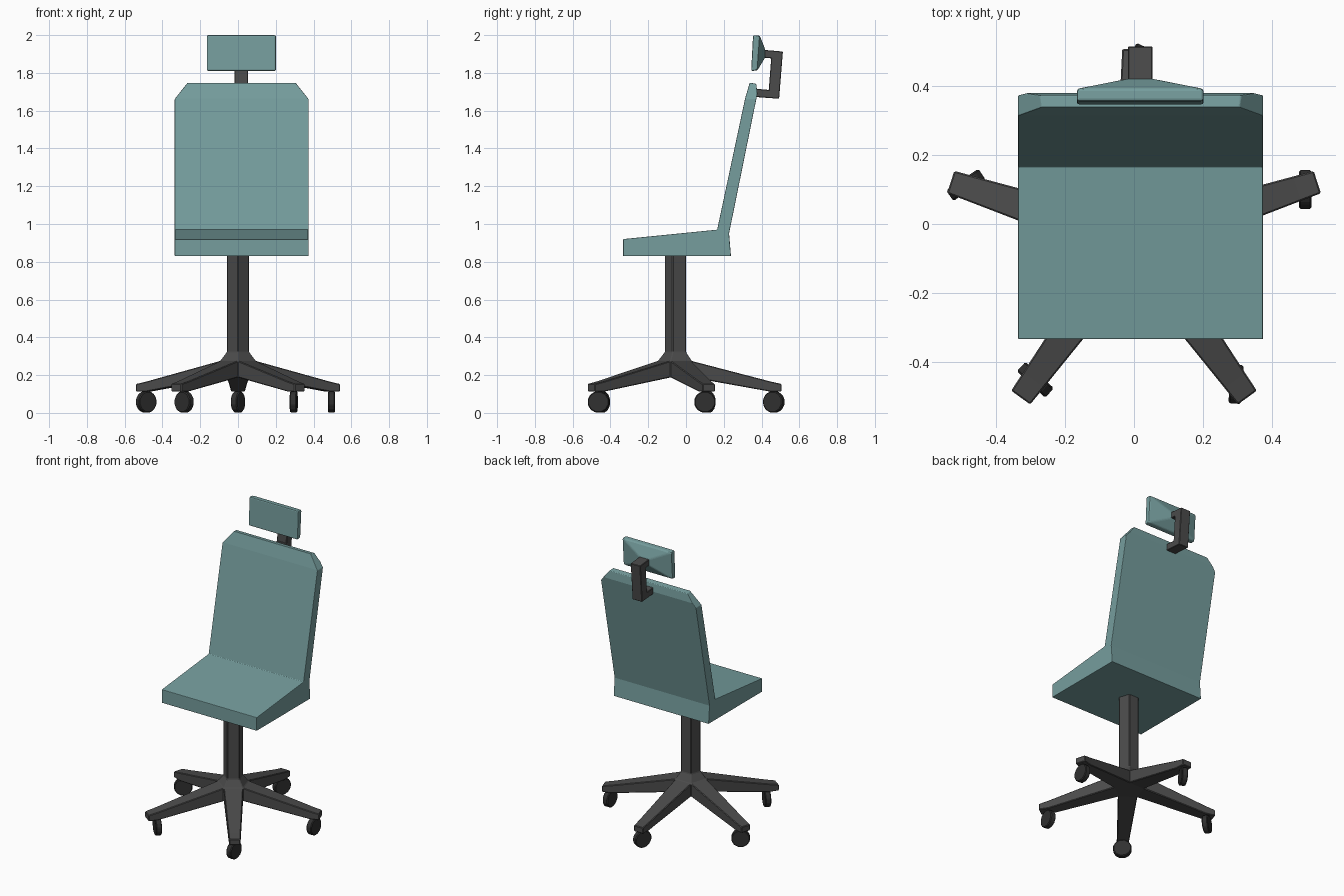
import bpy, bmesh, math
from mathutils import Vector, Matrix

if "Cube" in bpy.data.objects:
    bpy.data.objects.remove(bpy.data.objects["Cube"])


def material(name, rgb):
    m = bpy.data.materials.new(name)
    m.diffuse_color = (*rgb, 1)
    m.use_nodes = True
    m.node_tree.nodes["Principled BSDF"].inputs["Base Color"].default_value = m.diffuse_color
    return m


TEAL = material("teal_fabric", (0.18, 0.34, 0.34))
DARK = material("dark_plastic", (0.07, 0.07, 0.07))
BLACK = material("black_rubber", (0.03, 0.03, 0.03))


def finish(bm, name, mat, bevel, segments=2):
    bmesh.ops.recalc_face_normals(bm, faces=bm.faces)
    me = bpy.data.meshes.new(name)
    bm.to_mesh(me)
    bm.free()
    me.materials.append(mat)
    ob = bpy.data.objects.new(name, me)
    bpy.context.collection.objects.link(ob)
    b = ob.modifiers.new("soft_edges", 'BEVEL')
    b.width, b.segments, b.limit_method = bevel, segments, 'ANGLE'
    b.angle_limit = math.radians(20)
    return ob


def extrude_profile(points, x0, x1):
    """Side profile of (y, z) points extruded along x."""
    bm = bmesh.new()
    f = bm.faces.new([bm.verts.new((x0, y, z)) for y, z in points])
    ext = bmesh.ops.extrude_face_region(bm, geom=[f])
    verts = [v for v in ext["geom"] if isinstance(v, bmesh.types.BMVert)]
    bmesh.ops.translate(bm, verts=verts, vec=(x1 - x0, 0, 0))
    return bm


# Seat and backrest as one L-shaped shell, upper corners cut off
X0, X1 = -0.335, 0.373
bm = extrude_profile([(-0.333, 0.83), (-0.333, 0.92), (0.165, 0.97), (0.313, 1.665),
                      (0.337, 1.748), (0.372, 1.742), (0.378, 1.69), (0.228, 0.95),
                      (0.238, 0.83)], X0, X1)
for x, s in ((X0, -1), (X1, 1)):
    geom = bm.verts[:] + bm.edges[:] + bm.faces[:]
    cut = bmesh.ops.bisect_plane(bm, geom=geom, plane_co=(x, 0, 1.662),
                                 plane_no=(s * 0.083, 0, 0.066), clear_outer=True)
    edges = [e for e in cut["geom_cut"] if isinstance(e, bmesh.types.BMEdge)]
    bmesh.ops.holes_fill(bm, edges=edges)
finish(bm, "seat_and_back", TEAL, 0.008)

# Headrest: flat pad that tapers at the rear to the bracket
bm = bmesh.new()
layers = [((-0.165, 0.201), (0.345, 1.81), (0.355, 2.0)),
          ((-0.165, 0.201), (0.378, 1.813), (0.391, 1.997)),
          ((-0.017, 0.053), (0.418, 1.88), (0.420, 1.922))]
rings = []
for (xa, xb), lo, hi in layers:
    rings.append([bm.verts.new(p) for p in
                  ((xa, *lo), (xb, *lo), (xb, *hi), (xa, *hi))])
for a, b in zip(rings, rings[1:]):
    for i in range(4):
        j = (i + 1) % 4
        bm.faces.new((a[i], a[j], b[j], b[i]))
bm.faces.new(rings[0])
bm.faces.new(rings[-1])
finish(bm, "headrest", TEAL, 0.007)

# C-shaped headrest bracket
bm = extrude_profile([(0.41, 1.922), (0.513, 1.913), (0.493, 1.663), (0.36, 1.673),
                      (0.36, 1.717), (0.438, 1.710), (0.451, 1.877), (0.41, 1.881)],
                     -0.018, 0.054)
finish(bm, "headrest_bracket", DARK, 0.003, 1)

# Five-sided column with flared hub; each hub side grows into a leg
CY = -0.051
bm = bmesh.new()
rings = []
for r, z in ((0.1, 0.188), (0.1, 0.275), (0.063, 0.322), (0.063, 0.84)):
    rings.append([bm.verts.new((r * math.cos(a), CY + r * math.sin(a), z))
                  for a in (math.radians(-90 + 72 * i) for i in range(5))])
sides = []
for k, (a, b) in enumerate(zip(rings, rings[1:])):
    for i in range(5):
        j = (i + 1) % 5
        f = bm.faces.new((a[i], a[j], b[j], b[i]))
        if k == 0:
            sides.append(f)
bm.faces.new(rings[0][::-1])
bm.faces.new(rings[-1])
for i, f in enumerate(sides):
    ang = math.radians(-54 + 72 * i)
    d = Vector((math.cos(ang), math.sin(ang), 0))
    t = Vector((-d.y, d.x, 0))
    for dist, half, lo, hi in ((0.495, 0.037, 0.113, 0.167), (0.557, 0.034, 0.113, 0.153)):
        f = bmesh.ops.extrude_discrete_faces(bm, faces=[f])["faces"][0]
        mid = f.calc_center_median().z
        for v in f.verts:
            s = 1 if (v.co - Vector((0, CY, 0))).dot(t) > 0 else -1
            z = hi if v.co.z > mid else lo
            v.co = Vector((0, CY, z)) + d * dist + t * half * s
finish(bm, "column_and_legs", DARK, 0.004, 1)

# Castor wheels, each swivelled differently: (x, y, rolling direction)
wheels = [(0.495, 0.1, 90), (0.295, -0.463, 86), (-0.285, -0.45, -43),
          (-0.486, 0.113, 34), (0.0, 0.465, 65)]
for n, (x, y, deg) in enumerate(wheels):
    bm = bmesh.new()
    mat = (Matrix.Translation((x, y, 0.058)) @ Matrix.Rotation(math.radians(deg), 4, 'Z')
           @ Matrix.Rotation(math.radians(90), 4, 'X')
           @ Matrix.Rotation(math.radians(15), 4, 'Z'))
    bmesh.ops.create_cone(bm, cap_ends=True, segments=12, radius1=0.058, radius2=0.058,
                          depth=0.037, matrix=mat)
    finish(bm, f"wheel_{n + 1}", BLACK, 0.005, 1)
